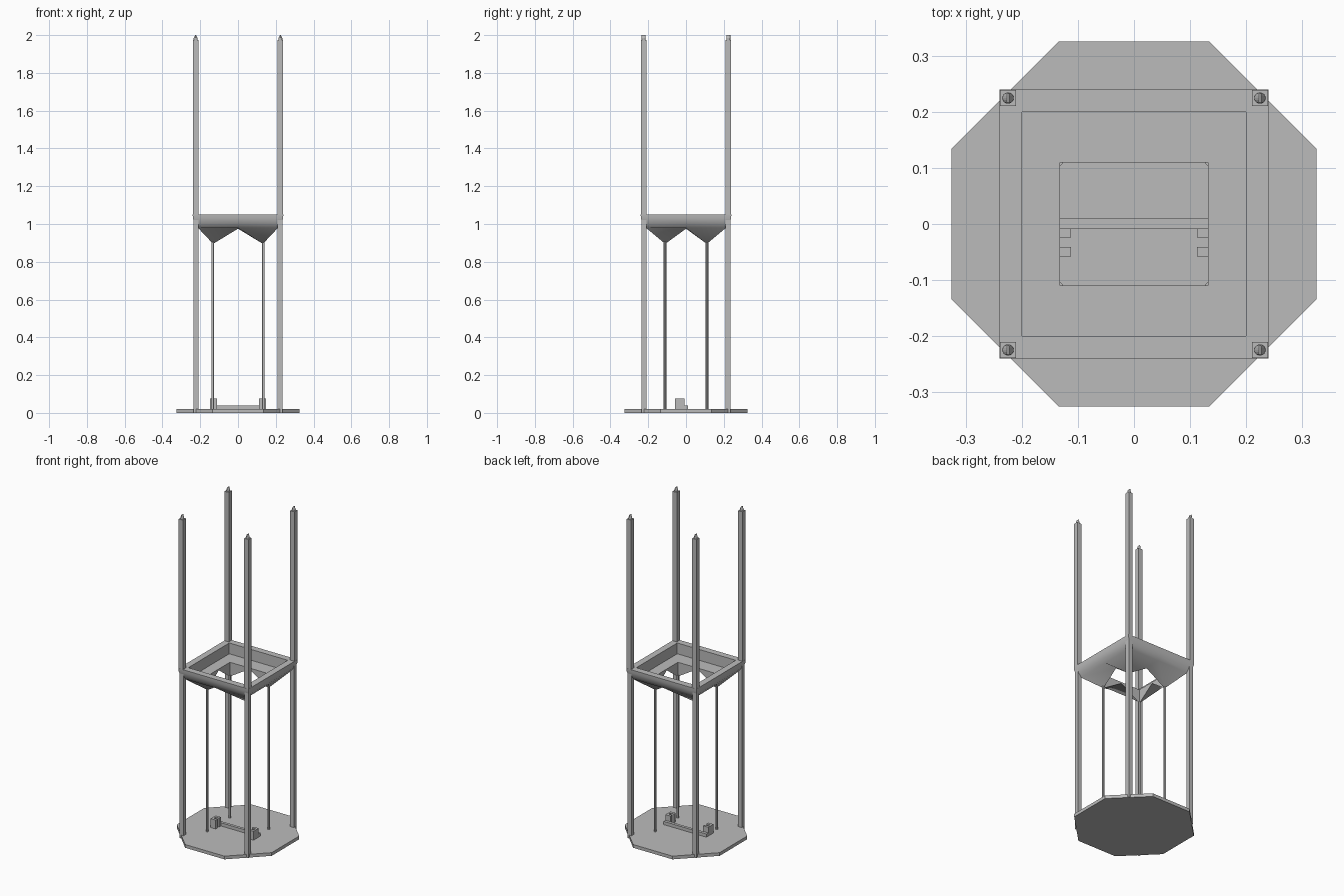
import bpy, bmesh, math
from mathutils import Matrix

if "Cube" in bpy.data.objects:
    bpy.data.objects.remove(bpy.data.objects["Cube"])

grey = bpy.data.materials.new("light grey")
grey.diffuse_color = (0.5, 0.5, 0.5, 1)
grey.use_nodes = True
grey.node_tree.nodes["Principled BSDF"].inputs["Base Color"].default_value = grey.diffuse_color


def finish(name, bm, smooth=False):
    bmesh.ops.recalc_face_normals(bm, faces=bm.faces)
    mesh = bpy.data.meshes.new(name)
    bm.to_mesh(mesh)
    bm.free()
    mesh.materials.append(grey)
    ob = bpy.data.objects.new(name, mesh)
    bpy.context.collection.objects.link(ob)
    if smooth:
        bpy.ops.object.select_all(action='DESELECT')
        bpy.context.view_layer.objects.active = ob
        ob.select_set(True)
        bpy.ops.object.shade_smooth_by_angle(angle=math.radians(30))
    return ob


def box(bm, x0, x1, y0, y1, z0, z1):
    m = Matrix.Translation(((x0 + x1) / 2, (y0 + y1) / 2, (z0 + z1) / 2))
    m = m @ Matrix.Diagonal((abs(x1 - x0), abs(y1 - y0), z1 - z0, 1))
    bmesh.ops.create_cube(bm, size=1, matrix=m)


def cylinder(bm, x, y, r, z0, z1, sides):
    m = Matrix.Translation((x, y, (z0 + z1) / 2))
    return bmesh.ops.create_cone(bm, cap_ends=True, segments=sides, radius1=r,
                                 radius2=r, depth=z1 - z0, matrix=m)["verts"]


# octagonal base plate
bm = bmesh.new()
m = Matrix.Translation((0, 0, 0.01)) @ Matrix.Rotation(math.pi / 8, 4, 'Z')
r = 0.325 / math.cos(math.pi / 8)
bmesh.ops.create_cone(bm, cap_ends=True, segments=8, radius1=r, radius2=r,
                      depth=0.02, matrix=m)
finish("base_plate", bm)

corners = [(-1, -1), (1, -1), (1, 1), (-1, 1)]
for i, (sx, sy) in enumerate(corners, 1):
    # lower post, slightly thicker upper post
    bm = bmesh.new()
    box(bm, sx * 0.209, sx * 0.236, sy * 0.209, sy * 0.236, 0, 1.045)
    finish(f"lower_post_{i}", bm)
    bm = bmesh.new()
    box(bm, sx * 0.21, sx * 0.239, sy * 0.21, sy * 0.239, 1.045, 1.975)
    finish(f"upper_post_{i}", bm)
    # round pin pinched to a narrow wedge on top
    bm = bmesh.new()
    px, py = sx * 0.2245, sy * 0.2245
    for v in cylinder(bm, px, py, 0.01, 1.97, 1.985, 16):
        pass
    tip = cylinder(bm, px, py, 0.01, 1.985, 2.0, 16)
    for v in tip:
        if v.co.z > 1.99:
            v.co.x = px + (v.co.x - px) * 0.2
    finish(f"post_pin_{i}", bm)
    # thin rod under the hopper corner
    bm = bmesh.new()
    cylinder(bm, sx * 0.133, sy * 0.111, 0.007, 0.015, 0.905, 12)
    finish(f"support_rod_{i}", bm, True)

# hopper tray: closed loft of rectangular loops (half x, half y, corner z, middle z)
sections = [
    (0.132, 0.11, 0.983, 0.983),   # floor hole
    (0.20, 0.20, 0.983, 0.983),    # floor edge
    (0.20, 0.20, 1.05, 1.05),      # inner rim
    (0.24, 0.24, 1.05, 1.05),      # outer rim
    (0.239, 0.239, 1.03, 1.03),    # curved flank
    (0.231, 0.231, 1.004, 1.004),
    (0.212, 0.212, 0.98, 0.98),
    (0.132, 0.11, 0.895, 0.975),   # zigzag bottom edge
]
ring = [(-1, -1), (0, -1), (1, -1), (1, 0), (1, 1), (0, 1), (-1, 1), (-1, 0)]
bm = bmesh.new()
loops = [[bm.verts.new((sx * hx, sy * hy, zc if sx and sy else zm))
          for sx, sy in ring] for hx, hy, zc, zm in sections]
for k, a in enumerate(loops):
    b = loops[(k + 1) % len(loops)]
    for j in range(8):
        n = (j + 1) % 8
        bm.faces.new((a[j], a[n], b[n], b[j]))
finish("hopper_tray", bm, True)

# low crossbar on the base
bm = bmesh.new()
box(bm, -0.147, 0.147, -0.008, 0.01, 0.015, 0.04)
finish("crossbar", bm)

# slotted blocks at both ends of the crossbar
for side, s in (("left", -1), ("right", 1)):
    bm = bmesh.new()
    box(bm, s * 0.136, s * 0.147, -0.058, -0.008, 0.015, 0.075)
    box(bm, s * 0.112, s * 0.136, -0.024, -0.008, 0.015, 0.075)
    box(bm, s * 0.112, s * 0.136, -0.058, -0.041, 0.015, 0.075)
    finish(f"{side}_slotted_block", bm)
